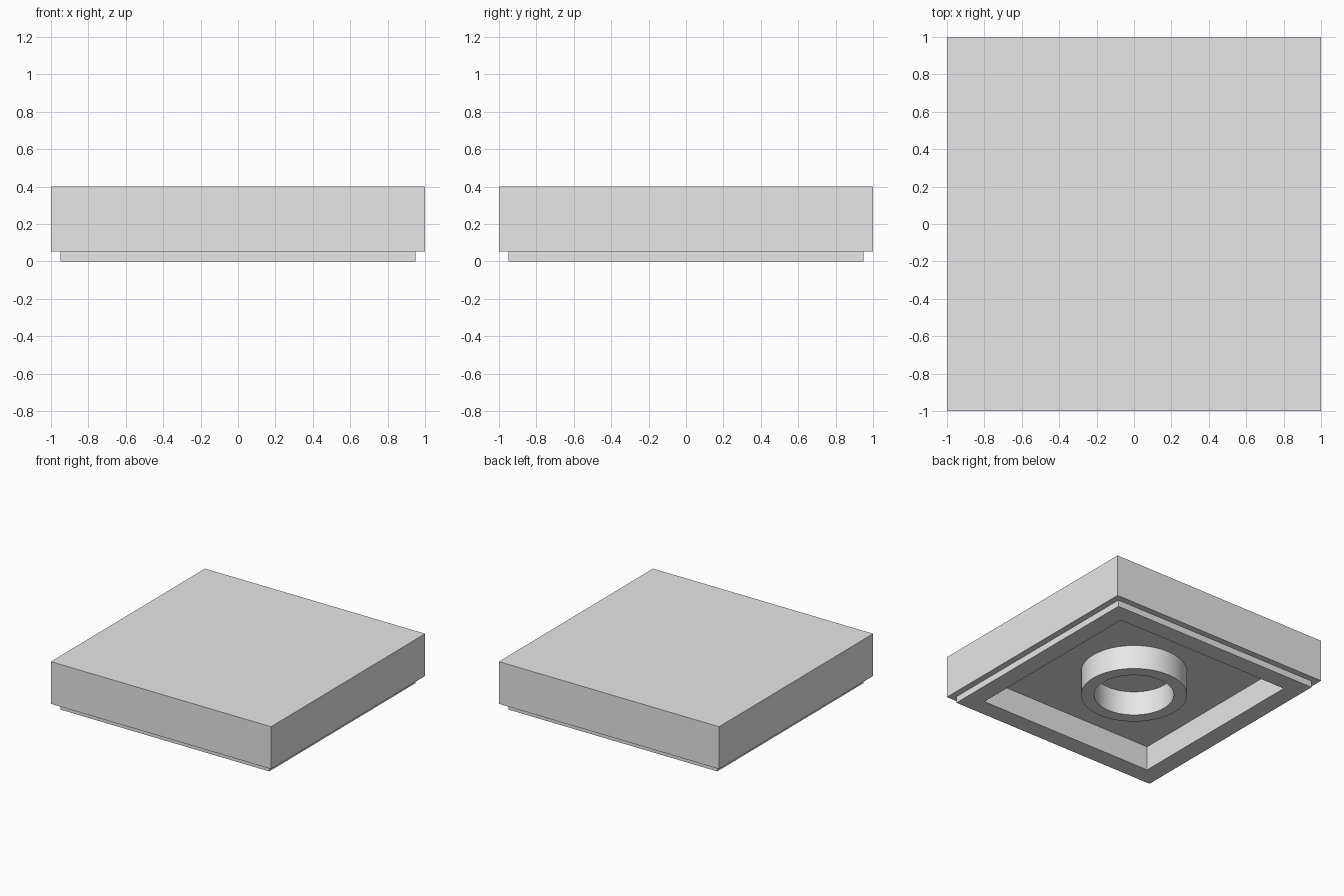
import bpy, bmesh, math

if "Cube" in bpy.data.objects:
    bpy.data.objects.remove(bpy.data.objects["Cube"], do_unlink=True)

# Single light grey plastic
grey = bpy.data.materials.new("light_grey")
grey.use_nodes = True
colour = (0.8, 0.8, 0.8, 1.0)
grey.diffuse_color = colour
grey.node_tree.nodes["Principled BSDF"].inputs["Base Color"].default_value = colour


def revolve(name, profile, sides, start=0.0, closed=False):
    """Sweep (radius, height) points around z; close the tube or cap both ends."""
    bm = bmesh.new()
    loops = []
    for r, z in profile:
        angles = [start + 2 * math.pi * i / sides for i in range(sides)]
        loops.append([bm.verts.new((r * math.cos(a), r * math.sin(a), z)) for a in angles])
    pairs = list(zip(loops, loops[1:]))
    if closed:
        pairs.append((loops[-1], loops[0]))
    else:
        bm.faces.new(loops[0])
        bm.faces.new(loops[-1])
    for a, b in pairs:
        for i in range(sides):
            j = (i + 1) % sides
            bm.faces.new((a[i], a[j], b[j], b[i]))
    bmesh.ops.recalc_face_normals(bm, faces=bm.faces)
    mesh = bpy.data.meshes.new(name)
    bm.to_mesh(mesh)
    bm.free()
    mesh.materials.append(grey)
    obj = bpy.data.objects.new(name, mesh)
    bpy.context.collection.objects.link(obj)
    return obj


BASE_STEP = 0.053   # height of the inset foot
CEILING = 0.2       # top of the hollow underside

# Square body: solid top, stepped foot and hollow underside
outline = [(1, 0.4), (1, BASE_STEP), (0.949, BASE_STEP), (0.949, 0), (0.8, 0), (0.8, CEILING)]
revolve("tile_body", [(half * math.sqrt(2), z) for half, z in outline], 4, math.pi / 4)

# Round tube hanging from the ceiling, slightly embedded in it
top = CEILING + 0.01
tube = revolve("underside_tube", [(0.4, top), (0.4, 0), (0.3, 0), (0.3, top)], 48, closed=True)
bpy.ops.object.select_all(action='DESELECT')
tube.select_set(True)
bpy.context.view_layer.objects.active = tube
bpy.ops.object.shade_smooth_by_angle(angle=math.radians(30))
